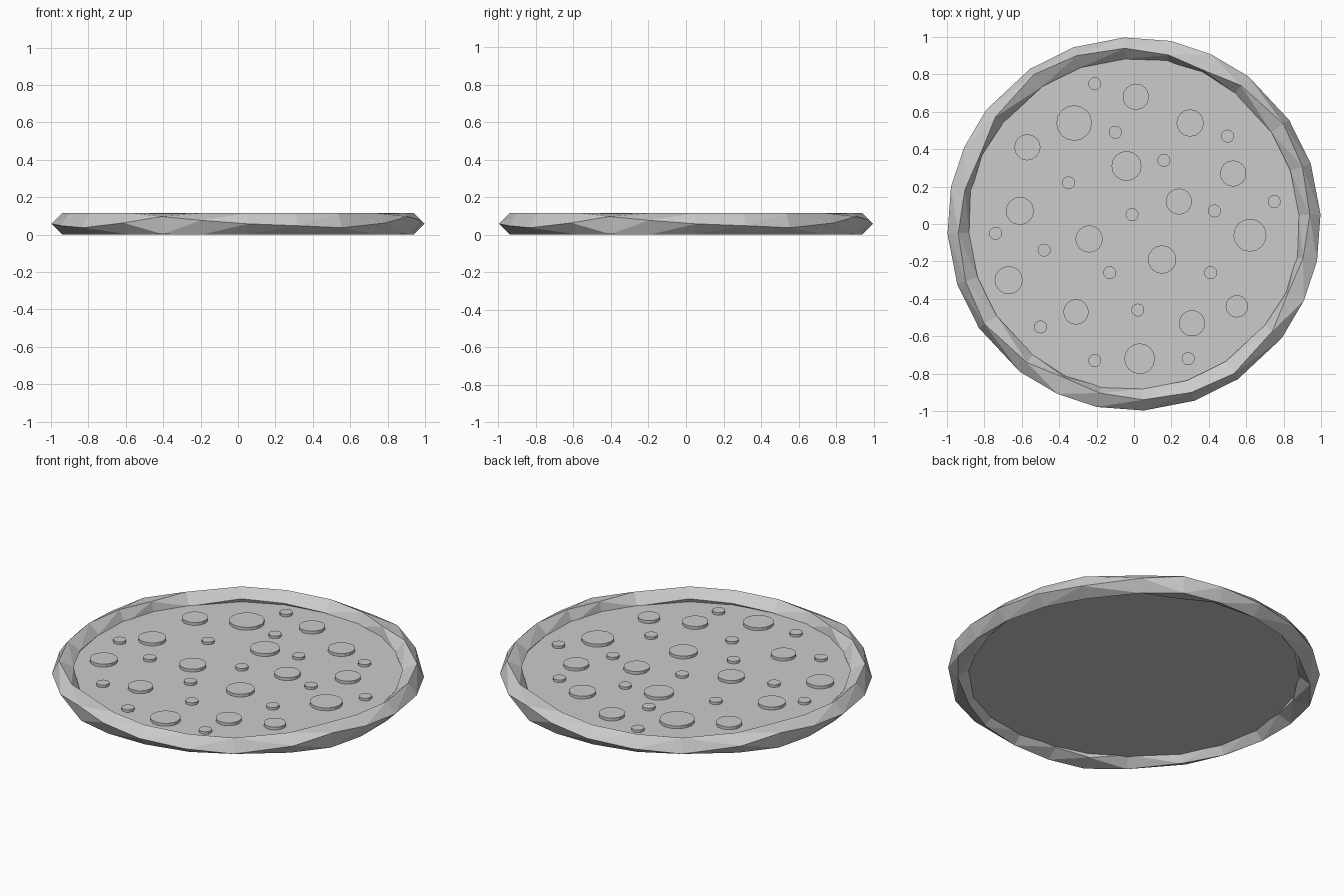
import bpy
import bmesh
from math import sin, cos, pi, radians

cube = bpy.data.objects.get("Cube")
if cube:
    bpy.data.objects.remove(cube, do_unlink=True)

grey = bpy.data.materials.new("plain grey")
grey.use_nodes = True
grey.diffuse_color = (0.6, 0.6, 0.6, 1)
grey.node_tree.nodes["Principled BSDF"].inputs["Base Color"].default_value = (0.6, 0.6, 0.6, 1)


def finish(bm, name):
    mesh = bpy.data.meshes.new(name)
    bmesh.ops.recalc_face_normals(bm, faces=bm.faces)
    bm.to_mesh(mesh)
    bm.free()
    mesh.materials.append(grey)
    obj = bpy.data.objects.new(name, mesh)
    bpy.context.collection.objects.link(obj)
    return obj


def disc(bm, x, y, r, low, high, sides):
    made = bmesh.ops.create_cone(bm, cap_ends=True, segments=sides,
                                 radius1=r, radius2=r, depth=high - low)
    bmesh.ops.translate(bm, verts=made["verts"], vec=(x, y, (low + high) / 2))


# Crust: a diamond section that twists as it goes round, repeated every quarter turn
MIDDLE, HALF = 0.941, 0.0575
stations = [(3, 0), (18.8, -10), (33.8, -20), (52.3, 5), (65.7, 35), (78.5, 18)]
bm = bmesh.new()
rings = []
for quarter in range(4):
    for angle, twist in stations:
        a = radians(angle + 90 * quarter)
        ring = []
        for corner in range(4):
            t = radians(twist) + corner * pi / 2
            size = HALF / max(abs(cos(radians(twist))), 0.85)
            r = MIDDLE + size * cos(t)
            z = HALF + size * sin(t)
            ring.append(bm.verts.new((r * cos(a), r * sin(a), z)))
        rings.append(ring)
for i, ring in enumerate(rings):
    after = rings[(i + 1) % len(rings)]
    for c in range(4):
        d = (c + 1) % 4
        bm.faces.new((ring[c], after[c], after[d], ring[d]))
bmesh.ops.triangulate(bm, faces=bm.faces)
finish(bm, "crust")

# Thin flat base held inside the crust
bm = bmesh.new()
disc(bm, 0, 0, 0.92, 0.045, 0.056, 32)
finish(bm, "base")

# Large round toppings
large = [(0.01, 0.68, .07), (-0.32, 0.54, .095), (0.30, 0.54, .073), (-0.57, 0.41, .07),
         (0.53, 0.27, .07), (0.24, 0.12, .07), (-0.61, 0.07, .075), (0.62, -0.06, .088),
         (-0.24, -0.08, .073), (0.15, -0.19, .076), (-0.67, -0.30, .075), (0.55, -0.44, .06),
         (-0.31, -0.47, .068), (0.31, -0.53, .07), (0.03, -0.72, .082), (-0.04, 0.31, .08)]
bm = bmesh.new()
for x, y, r in large:
    disc(bm, x, y, r, 0.05, 0.073, 16)
finish(bm, "large_toppings")

# Small round toppings
small = [(-0.21, 0.75), (-0.10, 0.49), (0.50, 0.47), (0.16, 0.34), (-0.35, 0.22),
         (0.75, 0.12), (0.43, 0.07), (-0.01, 0.05), (-0.74, -0.05), (-0.48, -0.14),
         (-0.13, -0.26), (0.41, -0.26), (0.02, -0.46), (-0.50, -0.55), (-0.21, -0.73),
         (0.29, -0.72)]
bm = bmesh.new()
for x, y in small:
    disc(bm, x, y, 0.035, 0.05, 0.071, 12)
finish(bm, "small_toppings")
